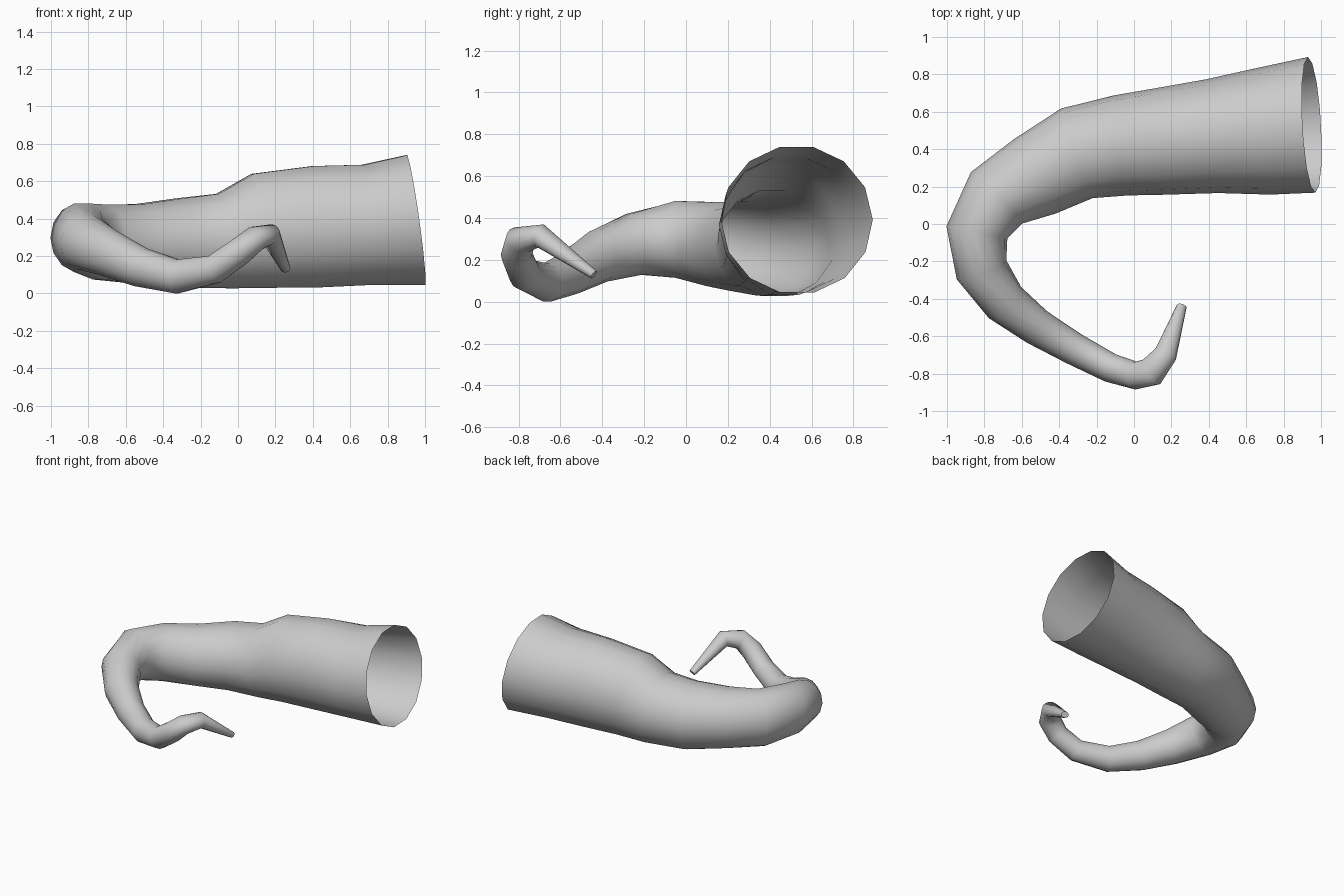
import bpy, bmesh, math
from mathutils import Vector

if "Cube" in bpy.data.objects:
    bpy.data.objects.remove(bpy.data.objects["Cube"])

SIDES = 14
# Path stations from open mouth to tip: x, y, z, half width, half height
stations = [
    (0.95, 0.53, 0.392, 0.363, 0.36),
    (0.69, 0.495, 0.367, 0.34, 0.33),
    (0.42, 0.47, 0.357, 0.306, 0.333),
    (0.13, 0.44, 0.335, 0.285, 0.317),
    (-0.07, 0.42, 0.28, 0.27, 0.262),
    (-0.305, 0.378, 0.27, 0.254, 0.245),
    (-0.53, 0.255, 0.265, 0.228, 0.218),
    (-0.735, 0.14, 0.275, 0.194, 0.206),
    (-0.84, -0.045, 0.298, 0.166, 0.188),
    (-0.815, -0.245, 0.275, 0.142, 0.152),
    (-0.69, -0.42, 0.215, 0.12, 0.127),
    (-0.52, -0.55, 0.14, 0.10, 0.107),
    (-0.325, -0.665, 0.091, 0.087, 0.093),
    (-0.125, -0.77, 0.13, 0.078, 0.078),
    (0.01, -0.81, 0.225, 0.075, 0.076),
    (0.095, -0.79, 0.295, 0.08, 0.068),
    (0.17, -0.695, 0.315, 0.062, 0.056),
    (0.255, -0.44, 0.13, 0.027, 0.022),
]
pts = [Vector(s[:3]) for s in stations]
last = len(pts) - 1


def tangent(i):
    if i == 0:
        return Vector((-1, -0.055, -0.14)).normalized()   # tilted mouth rim
    if i == last:
        return (pts[i] - pts[i - 1]).normalized()
    return ((pts[i + 1] - pts[i]).normalized() + (pts[i] - pts[i - 1]).normalized()).normalized()


# Tapered, curling tube swept through the stations
bm = bmesh.new()
rings = []
for i, (p, s) in enumerate(zip(pts, stations)):
    t = tangent(i)
    side = t.cross(Vector((0, 0, 1))).normalized()
    up = side.cross(t)
    ring = []
    for k in range(SIDES):
        a = 2 * math.pi * k / SIDES
        ring.append(bm.verts.new(p + side * s[3] * math.cos(a) + up * s[4] * math.sin(a)))
    rings.append(ring)
for r0, r1 in zip(rings, rings[1:]):
    for k in range(SIDES):
        j = (k + 1) % SIDES
        bm.faces.new((r0[k], r0[j], r1[j], r1[k]))
bm.faces.new(rings[-1])   # closed tip, mouth stays open
bmesh.ops.recalc_face_normals(bm, faces=bm.faces)

mesh = bpy.data.meshes.new("tentacle")
bm.to_mesh(mesh)
bm.free()
tentacle = bpy.data.objects.new("tentacle", mesh)
bpy.context.collection.objects.link(tentacle)
bpy.context.view_layer.objects.active = tentacle
tentacle.select_set(True)
bpy.ops.object.shade_smooth_by_angle(angle=math.radians(60))
